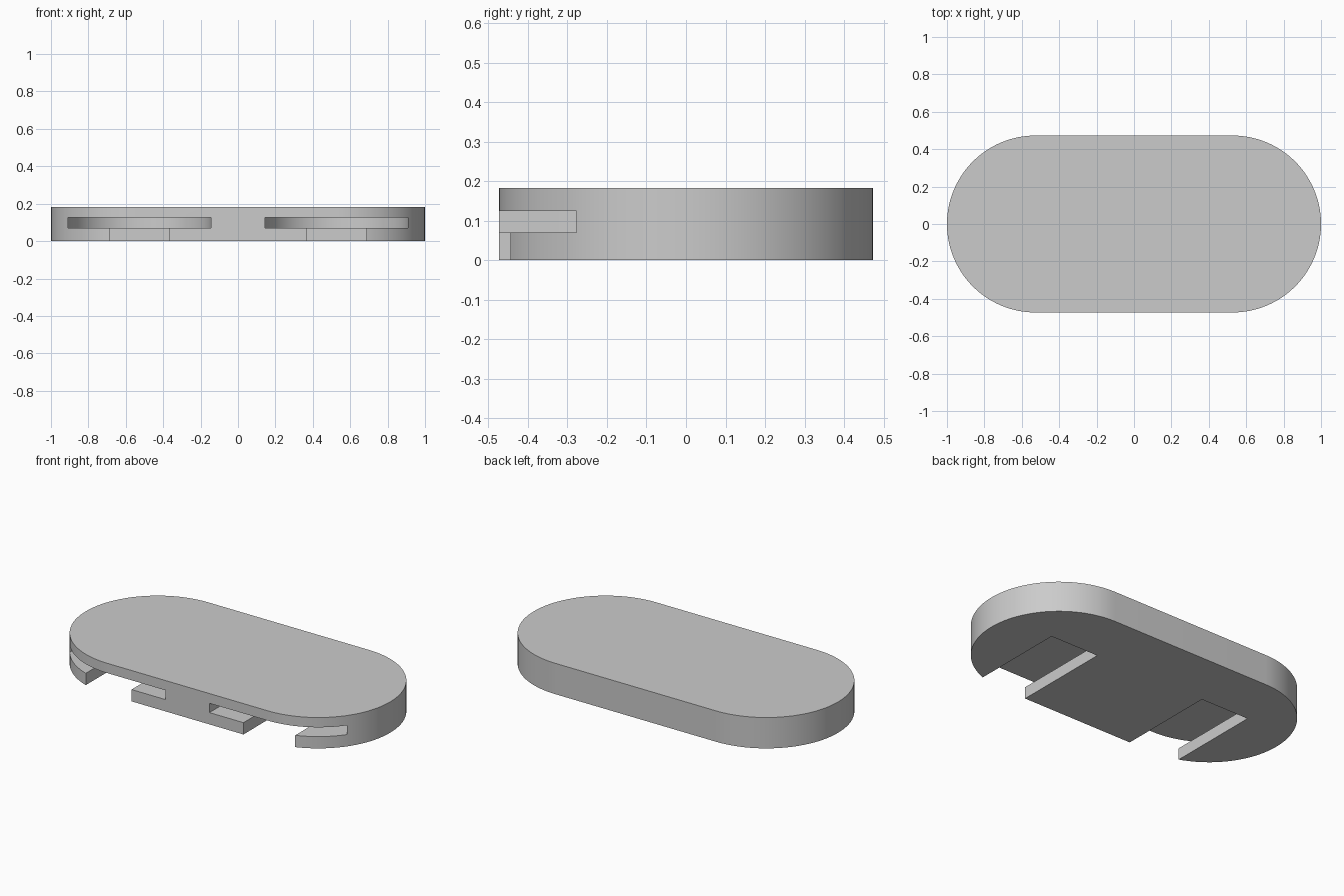
import bpy
import bmesh
from math import sin, cos, pi, radians

default = bpy.data.objects.get("Cube")
if default:
    bpy.data.objects.remove(default, do_unlink=True)

HEIGHT = 0.183
RADIUS = 0.473          # rounded ends of the body
CENTRE = 1 - RADIUS     # x of the end centres and of the slots
HEAD_R = 0.383          # wide part of each slot
NECK_R = 0.16           # narrow part of each slot
SLOT_Y = -0.03          # centre of the round slot end
LIP, CEILING = 0.07, 0.125

grey = bpy.data.materials.new("plain grey")
grey.use_nodes = True
grey.diffuse_color = (0.6, 0.6, 0.6, 1)
grey.node_tree.nodes["Principled BSDF"].inputs["Base Color"].default_value = (0.6, 0.6, 0.6, 1)


def arc(cx, cy, r, start, steps=48):
    """Half circle, counter-clockwise from the start angle."""
    return [(cx + r * cos(start + pi * i / steps), cy + r * sin(start + pi * i / steps))
            for i in range(steps + 1)]


def prism(name, outline, z0, z1):
    """Extrude a flat outline from z0 to z1."""
    bm = bmesh.new()
    base = bm.faces.new([bm.verts.new((x, y, z0)) for x, y in outline])
    top = bmesh.ops.extrude_face_region(bm, geom=[base])["geom"]
    bmesh.ops.translate(bm, vec=(0, 0, z1 - z0),
                        verts=[v for v in top if isinstance(v, bmesh.types.BMVert)])
    bmesh.ops.recalc_face_normals(bm, faces=bm.faces)
    mesh = bpy.data.meshes.new(name)
    bm.to_mesh(mesh)
    bm.free()
    mesh.materials.append(grey)
    obj = bpy.data.objects.new(name, mesh)
    bpy.context.collection.objects.link(obj)
    return obj


# Body: plate with fully rounded ends
body = prism("slotted_plate",
             arc(CENTRE, 0, RADIUS, -pi / 2) + arc(-CENTRE, 0, RADIUS, pi / 2),
             0, HEIGHT)

# Two T-shaped slots, open to the front and underneath
cutters = []
for side, cx in (("left", CENTRE), ("right", -CENTRE)):
    head = arc(cx, SLOT_Y, HEAD_R, 0) + [(cx - HEAD_R, -1), (cx + HEAD_R, -1)]
    back = SLOT_Y + NECK_R
    neck = [(cx - NECK_R, -1), (cx + NECK_R, -1), (cx + NECK_R, back), (cx - NECK_R, back)]
    cutters.append(prism(side + "_slot_head_cutter", head, LIP, CEILING))
    cutters.append(prism(side + "_slot_neck_cutter", neck, -0.1, (LIP + CEILING) / 2))

bpy.ops.object.select_all(action="DESELECT")
bpy.context.view_layer.objects.active = body
body.select_set(True)
for cutter in cutters:
    cutter.hide_render = True
    mod = body.modifiers.new(cutter.name, "BOOLEAN")
    mod.operation = "DIFFERENCE"
    mod.solver = "EXACT"
    mod.object = cutter
    bpy.ops.object.modifier_apply(modifier=mod.name)
    bpy.data.objects.remove(cutter, do_unlink=True)

bpy.ops.object.shade_smooth_by_angle(angle=radians(30))
